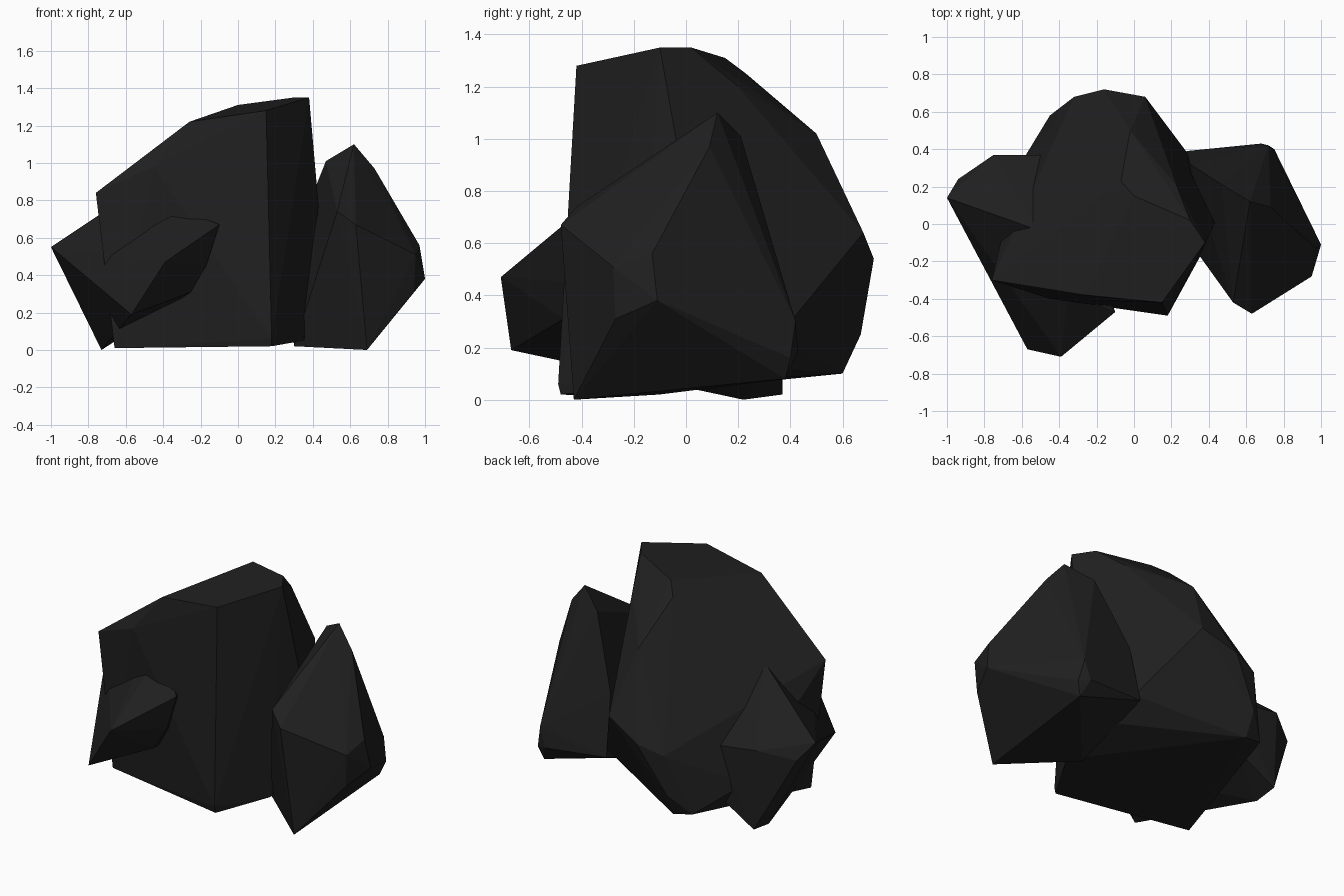
import bpy
import bmesh
import math

default_cube = bpy.data.objects.get("Cube")
if default_cube:
    bpy.data.objects.remove(default_cube, do_unlink=True)

# One dark stone colour shared by every rock
stone = bpy.data.materials.new("charcoal stone")
stone_colour = (0.014, 0.014, 0.014, 1.0)
stone.use_nodes = True
stone.diffuse_color = stone_colour
shader = stone.node_tree.nodes["Principled BSDF"]
shader.inputs["Base Color"].default_value = stone_colour
shader.inputs["Roughness"].default_value = 0.9


def chiselled_rock(name, corners):
    """Wrap a few corner points in a faceted, closed, flat-shaded hull."""
    mesh = bpy.data.meshes.new(name)
    bm = bmesh.new()
    for corner in corners:
        bm.verts.new(corner)
    hull = bmesh.ops.convex_hull(bm, input=bm.verts[:])
    leftovers = set(hull["geom_interior"] + hull["geom_unused"])
    loose = [item for item in leftovers if isinstance(item, bmesh.types.BMVert)]
    bmesh.ops.delete(bm, geom=loose, context="VERTS")
    # Merge nearly coplanar triangles into broad facets
    bmesh.ops.dissolve_limit(bm, angle_limit=math.radians(3),
                             verts=bm.verts[:], edges=bm.edges[:])
    bmesh.ops.recalc_face_normals(bm, faces=bm.faces[:])
    bm.to_mesh(mesh)
    bm.free()
    mesh.materials.append(stone)
    rock = bpy.data.objects.new(name, mesh)
    bpy.context.collection.objects.link(rock)
    return rock


# Tall central boulder: crest, front wall, right wall, back, underside
crest = [(.38, -.1, 1.35), (.3, .02, 1.35), (0, .15, 1.31),
         (-.07, .23, 1.25), (-.02, .5, 1.02), (.23, .2, 1.2)]
front_wall = [(.15, -.42, 1.28), (-.26, -.38, 1.22), (-.45, -.4, .98),
              (-.76, -.3, .84), (-.7, -.26, .45), (.18, -.49, .06)]
right_wall = [(.43, 0, .78), (.35, -.18, .05), (.4, .14, .14), (.3, .36, .25)]
back_wall = [(.06, .68, .64), (-.16, .72, .54), (-.32, .68, .49),
             (-.33, .67, .25), (-.5, .3, .62), (-.62, .3, .25)]
underside = [(-.66, -.3, .01), (.18, -.48, .02), (-.45, .58, .12),
             (-.33, .6, .1)]
chiselled_rock("central_boulder",
               crest + front_wall + right_wall + back_wall + underside)

# Pointed slab leaning on the boulder at +x
slab_top = [(.62, .12, 1.1), (.47, .21, 1.01), (.73, .09, .97)]
slab_front = [(.53, -.42, .74), (.63, -.48, .67), (.95, -.28, .51),
              (.94, -.27, .31)]
slab_side = [(.97, -.13, .56), (1, -.11, .38), (.75, .4, .16),
             (.68, .43, .18), (.72, .42, .3)]
slab_base = [(.69, -.43, 0), (.72, .38, .08), (.28, .39, .21),
             (.3, -.1, .02), (.3, .32, .58)]
chiselled_rock("leaning_slab", slab_top + slab_front + slab_side + slab_base)

# Low wedge jutting out past the boulder at -x
wedge_top = [(-.52, -.03, .87), (-.35, -.35, .76), (-1, .14, .55),
             (-.75, .37, .52), (-.45, .37, .48)]
wedge_front = [(-.1, -.47, .67), (-.39, -.71, .47), (-.57, -.67, .19),
               (-.17, -.46, .45), (-.25, -.47, .31)]
wedge_base = [(-.73, .37, .02), (-.73, .22, 0), (-.45, .36, .18),
              (-.94, .24, .46)]
chiselled_rock("low_wedge", wedge_top + wedge_front + wedge_base)
